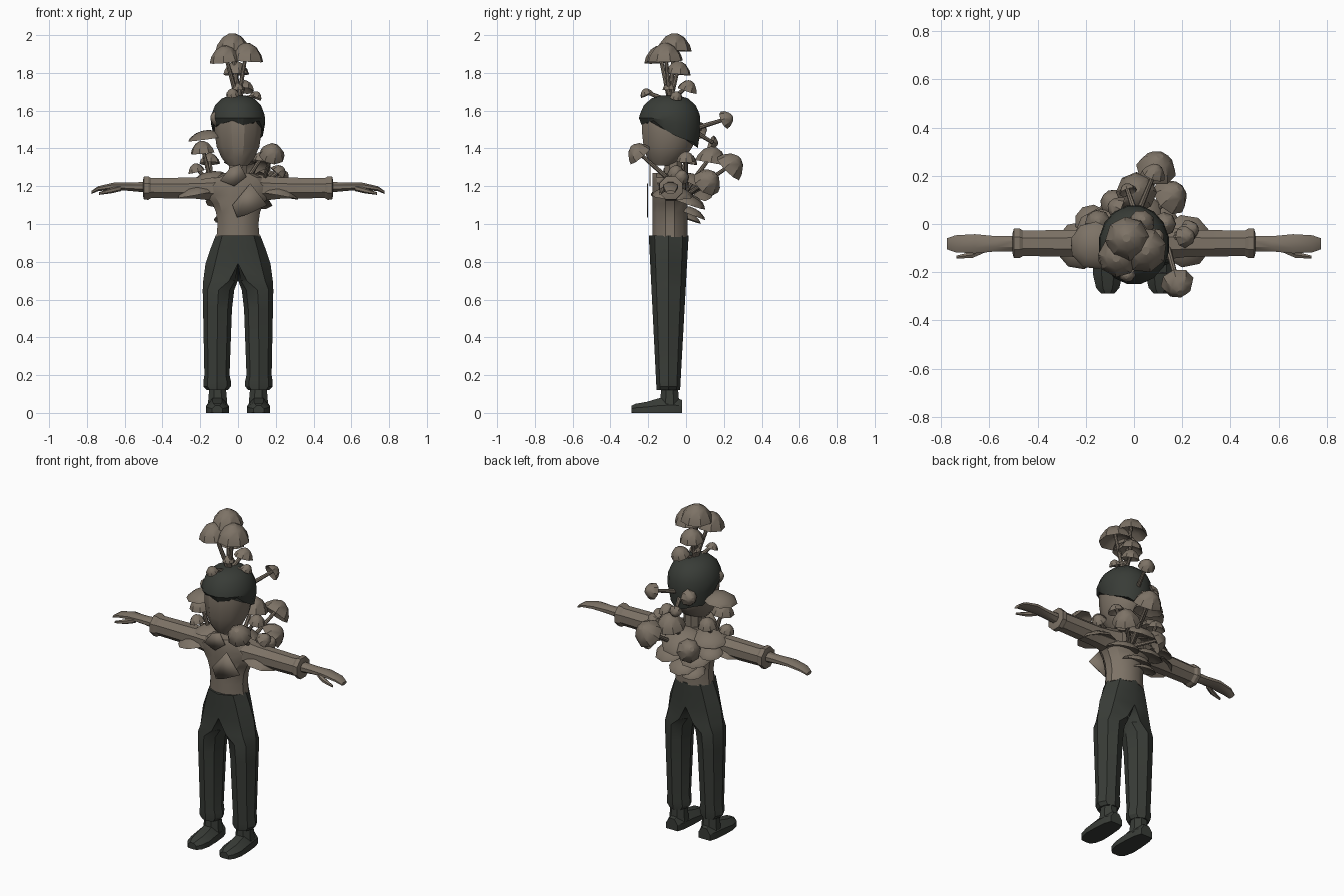
import bpy, bmesh, math
from mathutils import Vector

if "Cube" in bpy.data.objects:
    bpy.data.objects.remove(bpy.data.objects["Cube"])


def material(name, rgb):
    m = bpy.data.materials.new(name)
    m.diffuse_color = (*rgb, 1)
    m.use_nodes = True
    m.node_tree.nodes["Principled BSDF"].inputs["Base Color"].default_value = m.diffuse_color
    return m


TAN = material("mushroom tan", (0.205, 0.170, 0.133))
DARK = material("charcoal green", (0.040, 0.045, 0.038))
UP = Vector((0, 0, 1))


def finish(name, bm, mat, mirror=False):
    bmesh.ops.recalc_face_normals(bm, faces=bm.faces)
    me = bpy.data.meshes.new(name)
    bm.to_mesh(me)
    bm.free()
    me.materials.append(mat)
    ob = bpy.data.objects.new(name, me)
    bpy.context.collection.objects.link(ob)
    if mirror:
        ob.modifiers.new("Mirror", 'MIRROR')
    return ob


def skin(bm, rings):
    """Bridge equal rings of points, closing both ends."""
    vs = [[bm.verts.new(p) for p in r] for r in rings]
    n = len(vs[0])
    for a, b in zip(vs, vs[1:]):
        for i in range(n):
            j = (i + 1) % n
            bm.faces.new((a[i], a[j], b[j], b[i]))
    bm.faces.new(vs[0])
    bm.faces.new(vs[-1])


def loft(name, rings, axis, n, mat, mirror=False):
    """Elliptic rings (t, a, b, ra, rb) along an axis, kept above the floor."""
    out = []
    for t, a, b, ra, rb in rings:
        ring = []
        for i in range(n):
            w = 2 * math.pi * (i + 0.5) / n
            u, v = a + ra * math.cos(w), b + rb * math.sin(w)
            x, y, z = {'x': (t, u, v), 'y': (u, t, v), 'z': (u, v, t)}[axis]
            ring.append((x, y, max(0, z)))
        out.append(ring)
    bm = bmesh.new()
    skin(bm, out)
    return finish(name, bm, mat, mirror)


# Trousers: half a pelvis flowing into one leg, mirrored
def leg_ring(z, xin, xout):
    k = min(1, max(0, (z - 0.65) / 0.1))  # 1 = half pelvis, 0 = separate leg
    cx, rx = (xin + xout) / 2, (xout - xin) / 2
    cy, ry = -0.094 + 0.0025 * z, 0.056 + 0.0525 * z
    ring = []
    for i in range(8):
        c, s = math.cos(math.pi * (i - 2) / 4), math.sin(math.pi * (i - 2) / 4)
        d = (xout * max(0, c), cy + ry * (s if i <= 4 else (6 - i) * 0.5))
        ring.append(((cx + rx * c) * (1 - k) + d[0] * k, (cy + ry * s) * (1 - k) + d[1] * k, z))
    return ring


bm = bmesh.new()
skin(bm, [leg_ring(*r) for r in (
    (0.94, 0, 0.118), (0.87, 0, 0.145), (0.79, 0, 0.172), (0.70, 0.002, 0.184),
    (0.65, 0.02, 0.187), (0.55, 0.032, 0.185), (0.20, 0.045, 0.178),
    (0.17, 0.038, 0.183), (0.14, 0.038, 0.183), (0.12, 0.055, 0.165))])
inner = [f for f in bm.faces if all(abs(v.co.x) < 1e-5 for v in f.verts)]
bmesh.ops.delete(bm, geom=inner, context='FACES')
finish("trousers", bm, DARK, True)

# Boots
loft("boot_ankle", [(z, 0.108, -0.087, r, r) for z, r in ((0.03, 0.057), (0.14, 0.047))],
     'z', 8, DARK, True)
loft("boot_foot", [(y, 0.109, 0.012, w, h) for y, w, h in (
    (-0.288, 0.03, 0.028), (-0.265, 0.052, 0.04), (-0.21, 0.066, 0.05),
    (-0.14, 0.064, 0.072), (-0.06, 0.056, 0.078), (-0.02, 0.042, 0.06))], 'y', 8, DARK, True)

# Shirt body, sleeves and hands
loft("shirt_body", [(z, 0, -0.18 + ry, rx, ry) for z, rx, ry in (
    (0.93, 0.118, 0.095), (1.0, 0.112, 0.095), (1.06, 0.12, 0.095), (1.11, 0.14, 0.095),
    (1.15, 0.175, 0.095), (1.2, 0.18, 0.09), (1.245, 0.14, 0.085), (1.27, 0.075, 0.085))],
     'z', 12, TAN)
loft("sleeve", [(x, -0.08, 1.19, r, r) for x, r in (
    (0.08, 0.085), (0.15, 0.07), (0.22, 0.061), (0.46, 0.057), (0.475, 0.067),
    (0.498, 0.066), (0.503, 0.047))], 'x', 8, TAN, True)
loft("hand", [(x, -0.082, z, ry, rz) for x, z, ry, rz in (
    (0.49, 1.195, 0.036, 0.03), (0.57, 1.197, 0.034, 0.024), (0.66, 1.2, 0.043, 0.02),
    (0.74, 1.187, 0.038, 0.014), (0.775, 1.168, 0.025, 0.009))], 'x', 8, TAN, True)
loft("thumb", [(x, y, 1.345 - 0.25 * x, r, r) for x, y, r in (
    (0.62, -0.105, 0.016), (0.67, -0.128, 0.015), (0.735, -0.137, 0.007))], 'x', 6, TAN, True)

# Neck, head and jagged hair
loft("neck", [(z, 0, -0.067, 0.053, 0.05) for z in (1.25, 1.36)], 'z', 8, TAN)
loft("head", [(z, 0, -0.145 + 0.43 * r, r, r * 1.15) for z, r in (
    (1.31, 0.055), (1.35, 0.09), (1.41, 0.117), (1.48, 0.128), (1.55, 0.13),
    (1.62, 0.11), (1.66, 0.06))], 'z', 12, TAN)
hair = loft("hair", [(z, 0, -0.086, r, r * 1.13) for z, r in (
    (1.46, 0.134), (1.53, 0.147), (1.58, 0.143), (1.63, 0.123), (1.665, 0.087), (1.68, 0.042))],
            'z', 16, DARK)
for i, v in enumerate(hair.data.vertices[:32]):
    back = min(1, max(0, (v.co.y + 0.15) / 0.2))
    jag = 0.012 * (i % 3 - 1)
    v.co.z = (1.535 - 0.12 * back + jag) if i < 16 else (1.56 - 0.05 * back)


# Mushroom: domed cap with hollow underside, on a thin tapering stem if it has a base
def mushroom(name, tip, r, axis, height=1.0, base=None, n=8):
    bm = bmesh.new()

    def ring(rad, z, at, direction):
        q = direction.to_track_quat('Z', 'Y')
        turns = [2 * math.pi * i / n for i in range(n)]
        return [at + q @ Vector((rad * math.cos(t), rad * math.sin(t), z)) for t in turns]

    profile = ((0.15, -0.05), (0.6, -0.22), (1, -0.55), (0.88, -0.18), (0.55, 0.25), (0.18, 0.45))
    skin(bm, [ring(a * r, b * r * height, tip, axis) for a, b in profile])
    if base:
        skin(bm, [ring(0.014 - 0.005 * f, 0, base.lerp(tip, f), tip - base) for f in (0, 0.5, 1)])
    finish(name, bm, TAN)


def cluster(name, base, lean, heads):
    """Mushrooms (x, y, z, radius) from one root; lean turns caps along their stems."""
    base = Vector(base)
    for i, (x, y, z, r) in enumerate(heads):
        tip = Vector((x, y, z))
        axis = (tip - base).normalized() * lean + UP
        mushroom(f"{name}_{i + 1}", tip, r, axis, base=base)


cluster("crown_mushroom", (0, -0.085, 1.65), 0.6, (
    (-0.03, -0.06, 1.967, 0.092), (0.045, -0.11, 1.915, 0.095), (-0.07, -0.14, 1.905, 0.085),
    (-0.01, -0.04, 1.83, 0.07), (0.035, 0.015, 1.735, 0.055), (0, -0.09, 1.73, 0.035),
    (-0.03, -0.215, 1.70, 0.036), (0.1, -0.05, 1.685, 0.035)))
cluster("nape_mushroom", (0.01, 0.03, 1.5), 8, (
    (0.09, 0.225, 1.56, 0.05), (-0.03, 0.15, 1.425, 0.038), (-0.085, 0.075, 1.5, 0.05)))
cluster("back_mushroom", (0.03, 0, 1.15), 4, (
    (0.1, 0.255, 1.325, 0.085), (0.17, 0.13, 1.24, 0.08), (-0.1, 0.1, 1.2, 0.07)))
cluster("upright_mushroom", (0.01, 0, 1.18), 0.4, (
    (0.01, 0.14, 1.37, 0.085), (0.13, 0, 1.36, 0.05)))
cluster("right_shoulder_mushroom", (0.13, -0.06, 1.21), 4, (
    (0.185, -0.265, 1.39, 0.07), (0.225, -0.05, 1.285, 0.048), (0.245, -0.02, 1.26, 0.045)))
cluster("left_shoulder_mushroom", (-0.14, -0.06, 1.21), 0.5, (
    (-0.19, -0.09, 1.41, 0.065), (-0.225, -0.08, 1.3, 0.045), (-0.15, 0.01, 1.35, 0.055)))
mushroom("temple_mushroom", Vector((-0.125, -0.15, 1.565)), 0.045, Vector((-1, -0.5, 0.3)))

# Bracket fungi: broad, thin caps tilted outwards on the back, shoulders and beside the head
for i, (x, y, z, r) in enumerate((
        (-0.17, -0.09, 1.475, 0.1), (0, 0.05, 1.235, 0.12), (-0.14, -0.04, 1.255, 0.11),
        (-0.08, 0.02, 1.14, 0.095), (0.09, 0.02, 1.13, 0.095), (0, 0.03, 1.07, 0.085),
        (-0.06, 0.02, 1.04, 0.07), (-0.23, -0.09, 1.18, 0.1), (0.22, -0.07, 1.175, 0.11),
        (-0.18, 0.02, 1.19, 0.07))):
    mushroom(f"bracket_fungus_{i + 1}", Vector((x, y, z)), r,
             Vector((x * 0.8, (y + 0.08) * 3.5, 1)), height=0.45, n=9)


# Thin plates growing on the chest and collar
def plate(name, y, outline):
    bm = bmesh.new()
    bm.faces.new([bm.verts.new((x, y, z)) for x, z in outline])
    ob = finish(name, bm, TAN)
    ob.modifiers.new("Thickness", 'SOLIDIFY').thickness = 0.006


plate("chest_plate", -0.2, ((-0.03, 1.1), (-0.005, 1.035), (0.05, 1.05), (0.155, 1.1),
                            (0.065, 1.215)))
plate("collar_plate", -0.187, ((-0.095, 1.23), (-0.02, 1.2), (0.045, 1.25), (0.01, 1.315),
                               (-0.04, 1.3)))

# Smooth shading with sharp edges kept
for ob in bpy.data.objects:
    ob.select_set(True)
    bpy.context.view_layer.objects.active = ob
bpy.ops.object.shade_smooth_by_angle(angle=math.radians(30))
